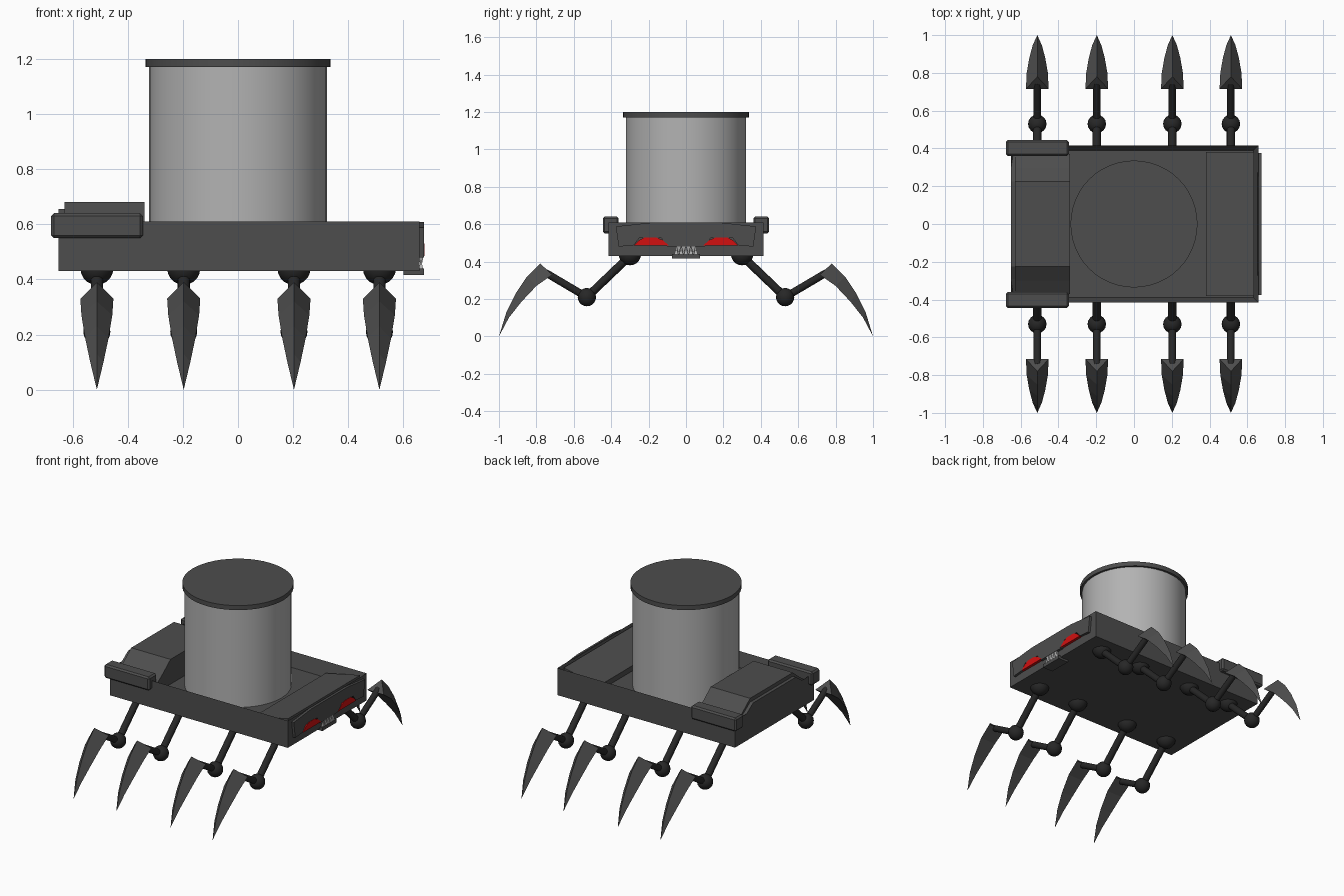
import bpy, bmesh, math
from mathutils import Vector

if "Cube" in bpy.data.objects:
    bpy.data.objects.remove(bpy.data.objects["Cube"])


def mat(name, *rgb):
    m = bpy.data.materials.new(name)
    m.diffuse_color = (*rgb, 1)
    m.use_nodes = True
    m.node_tree.nodes["Principled BSDF"].inputs["Base Color"].default_value = m.diffuse_color
    return m


DARK = mat("dark_grey", .075, .075, .075)
BLACK = mat("black", .02, .02, .02)
LIGHT = mat("light_grey", .45, .45, .45)
RED = mat("red", .65, .005, .005)


def finish(name, bm, m):
    bmesh.ops.recalc_face_normals(bm, faces=bm.faces)
    me = bpy.data.meshes.new(name)
    bm.to_mesh(me)
    bm.free()
    me.materials.append(m)
    ob = bpy.data.objects.new(name, me)
    bpy.context.collection.objects.link(ob)
    return ob


def loft(name, sections, m):
    """Closed skin through equal-sized point loops, last may be one point."""
    bm = bmesh.new()
    loops = [[bm.verts.new(p) for p in s] for s in sections]
    bm.faces.new(loops[0])
    for a, b in zip(loops, loops[1:]):
        for i in range(len(a)):
            j = (i + 1) % len(a)
            bm.faces.new((a[i], a[j], b[0]) if len(b) == 1 else (a[i], a[j], b[j], b[i]))
    if len(loops[-1]) > 2:
        bm.faces.new(loops[-1])
    return finish(name, bm, m)


def prism_x(name, yz, x0, x1, m):
    return loft(name, [[(x, y, z) for y, z in yz] for x in (x0, x1)], m)


def box(name, x0, x1, y0, y1, z0, z1, m):
    return prism_x(name, [(y0, z0), (y1, z0), (y1, z1), (y0, z1)], x0, x1, m)


def smooth(ob):
    bpy.ops.object.select_all(action='DESELECT')
    ob.select_set(True)
    bpy.context.view_layer.objects.active = ob
    bpy.ops.object.shade_smooth_by_angle(angle=math.radians(40))


def rod(name, a, b, r, m, sides=16):
    a, b = Vector(a), Vector(b)
    bm = bmesh.new()
    bmesh.ops.create_cone(bm, cap_ends=True, segments=sides, radius1=r, radius2=r, depth=(b - a).length)
    ob = finish(name, bm, m)
    ob.location = (a + b) / 2
    ob.rotation_euler = (b - a).to_track_quat('Z', 'Y').to_euler()
    smooth(ob)


def ball(name, c, r, m):
    bm = bmesh.new()
    bmesh.ops.create_uvsphere(bm, u_segments=16, v_segments=10, radius=r)
    ob = finish(name, bm, m)
    ob.location = c
    smooth(ob)


# hull: open tray with thick rim
bm = bmesh.new()
bmesh.ops.create_cube(bm, size=1)
for v in bm.verts:
    v.co = (v.co.x * 1.31 + .003, v.co.y * .83, v.co.z * .18 + .52)
top = max(bm.faces, key=lambda f: f.calc_center_median().z)
bmesh.ops.inset_region(bm, faces=[top], thickness=.035)
for v in top.verts:
    v.co.z = .515
finish("hull_tray", bm, DARK)

# sloping hood behind the face
def hood_section(y):
    return [(.38, y, .5), (.635, y, .5), (.635, y, .605), (.38, y, .55)]
loft("front_hood", [hood_section(-.38), hood_section(.38)], DARK)

# tank and lid
rod("tank", (0, 0, .5), (0, 0, 1.172), .322, LIGHT, 48)
rod("tank_lid", (0, 0, 1.17), (0, 0, 1.2), .336, DARK, 48)

# raised rear housing with sloped sides
prism_x("rear_housing", [(-.37, .5), (.37, .5), (.37, .57), (.30, .62), (.225, .68),
                         (-.225, .68), (-.30, .62), (-.37, .57)], -.63, -.34, DARK)
prism_x("rear_plate", [(-.36, .5), (.36, .5), (.36, .57), (.29, .61), (.225, .655),
                       (-.225, .655), (-.29, .61), (-.36, .57)], -.652, -.63, DARK)

# rear corner guards
for s, side in ((-1, "left"), (1, "right")):
    g = box(side + "_rear_guard", -.678, -.345, min(s * .36, s * .445), max(s * .36, s * .445),
            .55, .64, DARK)
    bv = g.modifiers.new("edge", 'BEVEL')
    bv.width, bv.segments = .01, 1

# brow plate across the face
prism_x("brow_plate", [(-.36, .48), (-.28, .487), (-.25, .525), (-.13, .525), (-.10, .48),
                       (.10, .48), (.13, .525), (.25, .525), (.28, .487), (.36, .48),
                       (.375, .588), (.19, .608), (-.19, .608), (-.375, .588)], .655, .674, DARK)

# eyes, hooded over a flat lower edge
for s, side in ((-1, "left"), (1, "right")):
    prism_x(side + "_eye", [(s * .09, .485), (s * .28, .485), (s * .25, .515),
                            (s * .22, .53), (s * .16, .53), (s * .125, .515)], .65, .676, RED)

# jaw with zigzag teeth
box("jaw", .60, .674, -.075, .075, .416, .44, DARK)
for i in range(5):
    y = -.052 + i * .026
    for name, z0, z1 in (("lower_tooth", .435, .475), ("upper_tooth", .48, .44)):
        o = y if name == "lower_tooth" else y + .013
        if o < .06:
            loft(name, [[(.656, o - .012, z0), (.672, o - .012, z0), (.672, o + .012, z0),
                         (.656, o + .012, z0)], [(.664, o, z1)]], LIGHT)

# legs: hip, thigh, knee, shin and curved claw
OUTER = [(.78, .39), (.85, .32), (.91, .23), (.96, .13)]
INNER = [(.715, .33), (.80, .27), (.88, .185), (.947, .10)]
WIDTH = [.06, .056, .042, .024]
for x in (-.512, -.197, .203, .513):
    for s in (-1, 1):
        ball("hip_joint", (x, s * .30, .44), .06, BLACK)
        rod("thigh", (x, s * .30, .43), (x, s * .53, .21), .022, BLACK)
        ball("knee_joint", (x, s * .53, .21), .049, BLACK)
        rod("shin", (x, s * .53, .21), (x, s * .75, .34), .02, BLACK)
        secs = [[(x, s * o[0], o[1]), (x - w, s * i[0], i[1]), (x + w, s * i[0], i[1])]
                for o, i, w in zip(OUTER, INNER, WIDTH)]
        loft("claw", secs + [[(x, s * 1.0, 0)]], DARK)
